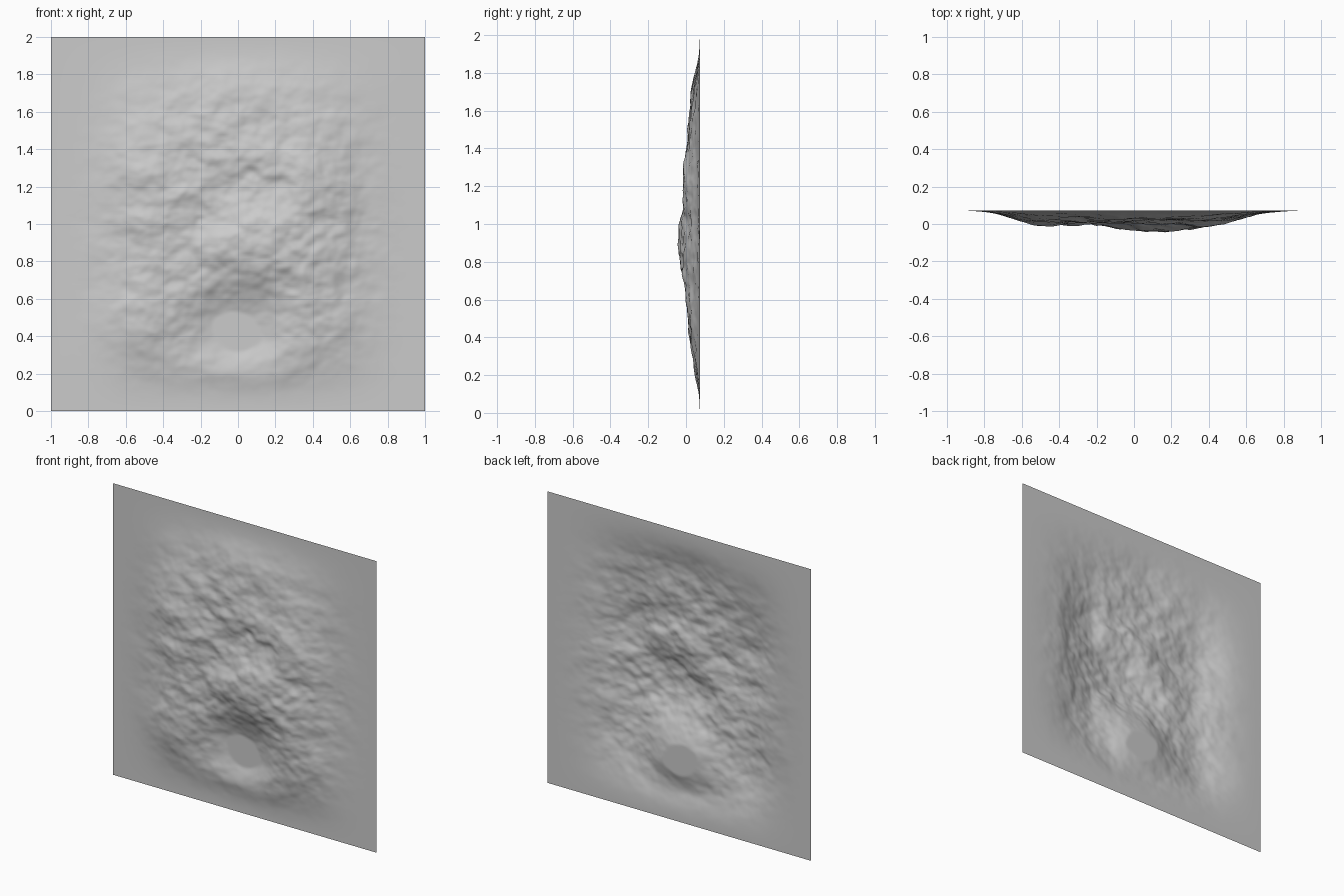
import bpy, bmesh, math
from mathutils import Vector, noise

if "Cube" in bpy.data.objects:
    bpy.data.objects.remove(bpy.data.objects["Cube"])

N = 180          # grid resolution
BASE = 0.073     # depth of the flat border

# Broad landforms: x, z, height, x spread, z spread
FORMS = [
    (0.0, 0.95, 0.050, 0.50, 0.60),
    (0.10, 0.88, 0.058, 0.20, 0.15),    # main peak
    (-0.50, 1.32, 0.048, 0.17, 0.20),   # left ridge
    (-0.48, 0.85, 0.030, 0.16, 0.25),
    (-0.52, 0.48, 0.034, 0.18, 0.14),
    (0.38, 1.28, 0.040, 0.15, 0.22),    # right ridge
    (0.36, 0.90, 0.022, 0.15, 0.20),
    (0.42, 0.50, 0.036, 0.16, 0.15),
    (0.0, 1.42, 0.034, 0.18, 0.14),     # upper hill
    (0.0, 1.72, 0.020, 0.25, 0.12),
    (0.0, 0.45, -0.050, 0.17, 0.15),    # lower basin
    (0.0, 0.20, 0.022, 0.28, 0.07),     # basin rim
]


def bell(x, z, cx, cz, sx, sz):
    return math.exp(-0.5 * (((x - cx) / sx) ** 2 + ((z - cz) / sz) ** 2))


def smooth(t):
    t = max(0.0, min(1.0, t))
    return t * t * (3 - 2 * t)


def height(x, z):
    edge = smooth((1 - abs(x)) / 0.5) * smooth((1 - abs(z - 1)) / 0.32)
    h = sum(f[2] * bell(x, z, f[0], f[1], f[3], f[4]) for f in FORMS)
    # Crumpled rock, calmer in the basin
    rough = edge * (1 - 0.85 * bell(x, z, 0, 0.43, 0.16, 0.15))
    rough *= math.exp(-(math.hypot(x, z - 0.95) / 0.85) ** 4)
    n = sum(a * noise.noise(Vector((x * f + 7.3, f, z * f * 1.25 + 2.1)))
            for f, a in ((4.5, 0.016), (9, 0.012), (18, 0.006), (34, 0.002)))
    return max(0.0, h * edge + n * rough)


# Upright terrain sheet
bm = bmesh.new()
bmesh.ops.create_grid(bm, x_segments=N, y_segments=N, size=1)
for v in bm.verts:
    x, z = v.co.x, v.co.y + 1
    v.co = (x, BASE - height(x, z), z)
for f in bm.faces:
    f.smooth = True
mesh = bpy.data.meshes.new("terrain_sheet")
bm.to_mesh(mesh)
bm.free()
sheet = bpy.data.objects.new("terrain_sheet", mesh)
bpy.context.collection.objects.link(sheet)
